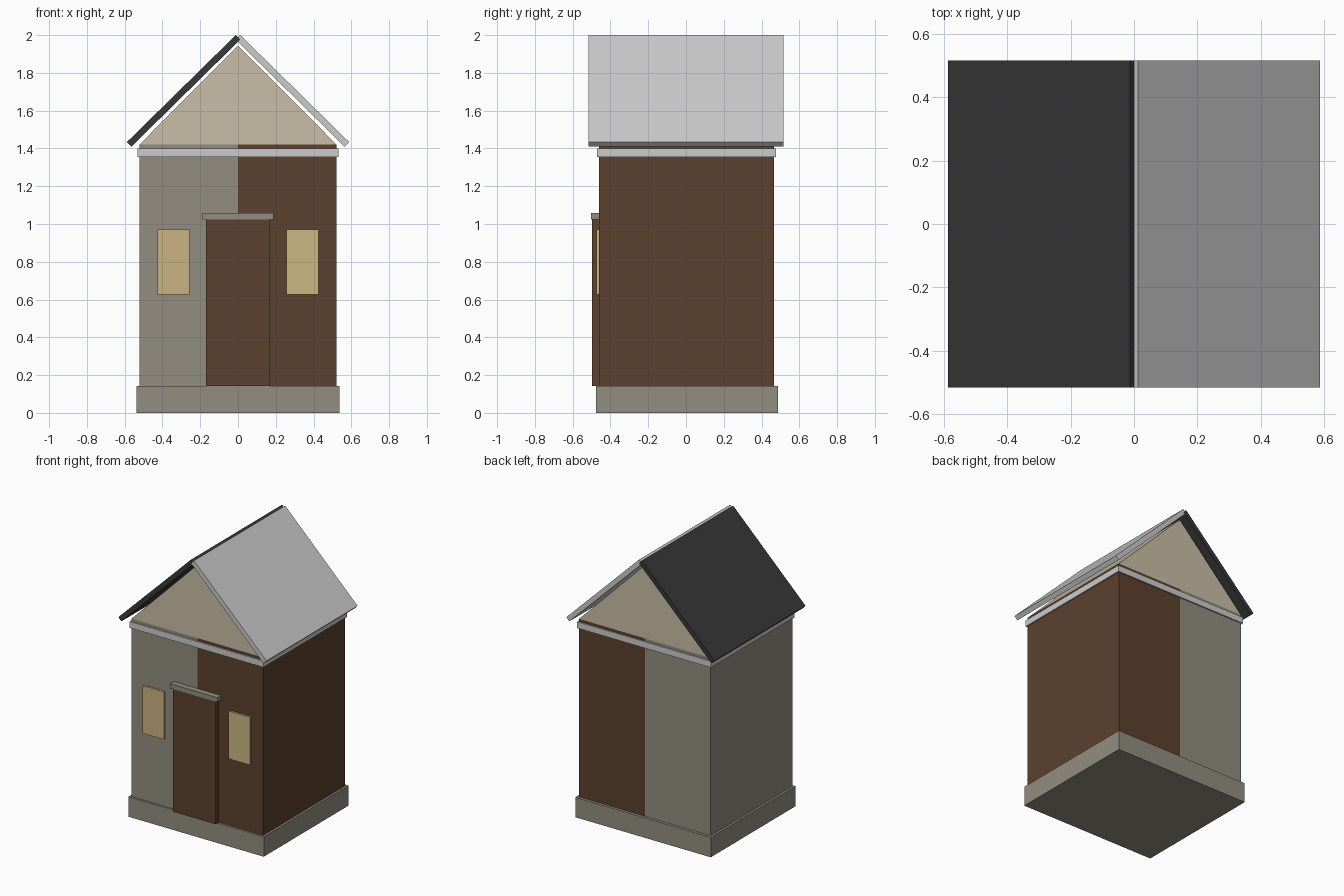
import bpy, bmesh

if "Cube" in bpy.data.objects:
    bpy.data.objects.remove(bpy.data.objects["Cube"])


def material(name, hex_rgb):
    # sRGB hex to linear diffuse colour
    def lin(c):
        c /= 255
        return c / 12.92 if c <= 0.04045 else ((c + 0.055) / 1.055) ** 2.4
    m = bpy.data.materials.new(name)
    m.diffuse_color = [lin(int(hex_rgb[i:i + 2], 16)) for i in (0, 2, 4)] + [1]
    m.use_nodes = True
    m.node_tree.nodes["Principled BSDF"].inputs["Base Color"].default_value = m.diffuse_color
    return m


STONE = material("grey_stone", "928D81")
BROWN = material("brown_wood", "5C412E")
PALE = material("pale_grey", "CBCBCB")
DARK = material("charcoal", "383838")
TAN = material("tan_plaster", "C9BDA6")
AMBER = material("amber_pane", "CBB281")
YELLOW = material("yellow_pane", "CBBA83")


def add_object(name, bm, *mats):
    bmesh.ops.recalc_face_normals(bm, faces=bm.faces)
    mesh = bpy.data.meshes.new(name)
    bm.to_mesh(mesh)
    bm.free()
    for m in mats:
        mesh.materials.append(m)
    ob = bpy.data.objects.new(name, mesh)
    bpy.context.collection.objects.link(ob)
    return ob


def prism_mesh(profile, y0, y1):
    # extrude an (x, z) outline from y0 to y1
    bm = bmesh.new()
    face = bm.faces.new([bm.verts.new((x, y0, z)) for x, z in profile])
    out = bmesh.ops.extrude_face_region(bm, geom=[face])
    verts = [v for v in out["geom"] if isinstance(v, bmesh.types.BMVert)]
    bmesh.ops.translate(bm, verts=verts, vec=(0, y1 - y0, 0))
    return bm


def box_mesh(x0, x1, y0, y1, z0, z1):
    return prism_mesh([(x0, z0), (x1, z0), (x1, z1), (x0, z1)], y0, y1)


# Stone plinth
add_object("plinth", box_mesh(-0.538, 0.538, -0.476, 0.487, 0, 0.143), STONE)

# Walls: left half stone, right half wood
bm = box_mesh(-0.522, 0.522, -0.461, 0.467, 0.143, 1.42)
bmesh.ops.bisect_plane(bm, geom=bm.verts[:] + bm.edges[:] + bm.faces[:],
                       plane_co=(0, 0, 0), plane_no=(1, 0, 0))
for f in bm.faces:
    f.material_index = 1 if f.calc_center_median().x > 0 else 0
add_object("walls", bm, STONE, BROWN)

# Trim band under the eaves
add_object("eaves_band", box_mesh(-0.532, 0.532, -0.471, 0.476, 1.355, 1.4), PALE)

# Gable block
add_object("gable", prism_mesh([(-0.522, 1.42), (0.522, 1.42), (0, 1.945)],
                               -0.461, 0.467), TAN)

# Roof slabs, crossing slightly at the ridge
slab = [(0.588, 1.434), (0.564, 1.41), (-0.012, 1.976), (0.012, 2.0)]
for side, name, mat in ((-1, "left_roof", DARK), (1, "right_roof", PALE)):
    add_object(name, prism_mesh([(side * x, z) for x, z in slab], -0.517, 0.517), mat)

# Door and lintel
add_object("door", box_mesh(-0.169, 0.169, -0.497, -0.461, 0.143, 1.025), BROWN)
add_object("door_lintel", box_mesh(-0.188, 0.188, -0.502, -0.461, 1.025, 1.058), STONE)

# Windows
for side, name, mat in ((-1, "left_window", AMBER), (1, "right_window", YELLOW)):
    x0, x1 = sorted((side * 0.256, side * 0.427))
    add_object(name, box_mesh(x0, x1, -0.475, -0.461, 0.628, 0.97), mat)
